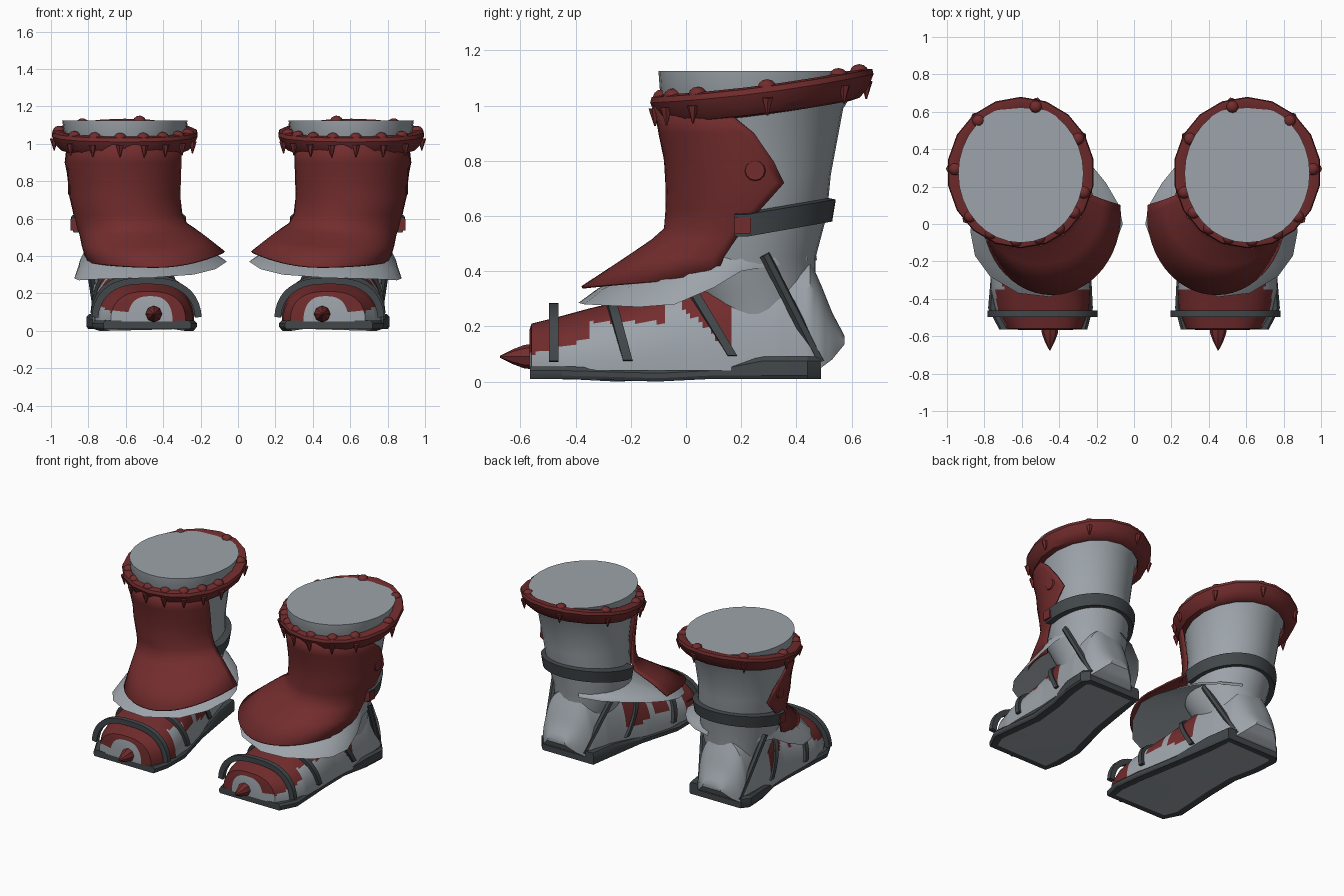
import bpy, bmesh, math
from mathutils import Vector, Matrix

if "Cube" in bpy.data.objects:
    bpy.data.objects.remove(bpy.data.objects["Cube"])


def material(name, rgb):
    m = bpy.data.materials.new(name)
    m.diffuse_color = (*rgb, 1)
    m.use_nodes = True
    m.node_tree.nodes["Principled BSDF"].inputs["Base Color"].default_value = m.diffuse_color
    return m


RED = material("dark red", (0.168, 0.025, 0.026))
GRAY = material("light gray", (0.335, 0.37, 0.4))
DARK = material("dark gray", (0.054, 0.063, 0.068))


def finish(name, bm, mats, angle=35, thick=0, rule=None):
    """Turn a bmesh of the right boot into a part mirrored to the left boot."""
    bmesh.ops.recalc_face_normals(bm, faces=bm.faces[:])
    if rule:
        for f in bm.faces:
            f.material_index = rule(f.calc_center_median())
    me = bpy.data.meshes.new(name)
    bm.to_mesh(me)
    bm.free()
    for m in mats:
        me.materials.append(m)
    ob = bpy.data.objects.new(name, me)
    bpy.context.collection.objects.link(ob)
    bpy.context.view_layer.objects.active = ob
    ob.select_set(True)
    bpy.ops.object.shade_smooth_by_angle(angle=math.radians(angle))
    ob.select_set(False)
    if thick:
        s = ob.modifiers.new("thickness", "SOLIDIFY")
        s.thickness = thick
    mir = ob.modifiers.new("left boot", "MIRROR")
    mir.use_mirror_merge = False
    return ob


def loft(rows, closed=True, caps=False, loop=False):
    """Skin rows of points; closed joins each row, loop joins last row to first."""
    bm = bmesh.new()
    vs = [[bm.verts.new(p) for p in r] for r in rows]
    n = len(rows[0])
    for i in range(len(rows) if loop else len(rows) - 1):
        a, b = vs[i], vs[(i + 1) % len(rows)]
        for j in range(n if closed else n - 1):
            k = (j + 1) % n
            bm.faces.new((a[j], a[k], b[k], b[j]))
    if caps:
        bm.faces.new(vs[0])
        bm.faces.new(vs[-1])
    return bm


def arc(cx, cy, rx, ry, a0, a1, n, zf):
    """Ellipse arc, angle 0 at the front and positive towards the outer side."""
    pts = []
    for i in range(n):
        a = math.radians(a0 + (a1 - a0) * i / (n - 1))
        pts.append((cx + rx * math.sin(a), cy - ry * math.cos(a), zf(a)))
    return pts


def lift(base, inner, outer):
    return lambda a: base + (inner if a < 0 else outer) * min(1, abs(math.sin(a))) ** 2


# Shaft with a flat closed top: z, cx, cy, rx, ry
shaft = [(0.22, .59, .27, .17, .19), (0.32, .58, .25, .20, .22), (0.45, .57, .215, .25, .255),
         (0.6, .585, .24, .262, .27), (0.75, .6, .245, .272, .28), (0.99, .605, .25, .30, .32),
         (1.06, .605, .26, .325, .355), (1.125, .605, .27, .335, .37)]
rows = [arc(cx, cy, rx, ry, 0, 348.75, 32, lambda a, z=z: z) for z, cx, cy, rx, ry in shaft]
finish("shaft", loft(rows, caps=True), [GRAY])

# Foot body: y, cx, half width, bottom, top
FOOT = [(-.568, .47, .12, .05, .185), (-.56, .48, .20, .05, .21), (-.46, .49, .25, .04, .235),
        (-.35, .5, .265, .04, .265), (-.2, .51, .26, .04, .3), (0, .53, .235, .04, .36),
        (.18, .56, .215, .04, .44), (.33, .58, .205, .04, .48), (.45, .595, .185, .04, .44),
        (.49, .6, .165, .05, .35), (.53, .6, .13, .08, .25), (.575, .6, .07, .135, .165)]


def foot_at(y):
    y = max(FOOT[0][0], min(FOOT[-1][0], y))
    for a, b in zip(FOOT, FOOT[1:]):
        if y <= b[0]:
            f = (y - a[0]) / (b[0] - a[0])
            return [p + (q - p) * f for p, q in zip(a, b)]


def foot_point(y, t, out=0.0):
    _, cx, hw, bot, top = foot_at(y)
    c, s = math.cos(t), math.sin(t)
    return Vector((cx + (hw + out) * math.copysign(abs(c) ** .75, c), y,
                   bot + (top - bot + out) * max(0, s) ** .85))


def foot_color(c):
    """Red toe cap and side patches; the inner side is covered lower down."""
    inner = c.x < .4
    if c.y < -.35:
        red = (inner or c.z > .1 + (c.y + .56) * .25) and c.y > -.567
    elif c.y < -.07:
        red = c.z > (.16 if inner and c.y > -.2 else .215)
    else:
        red = -.03 < c.y < .17 and c.z > (.15 if inner else .26 - .9 * c.y)
    return 1 if red else 0


ys = [FOOT[0][0]]
for a, b in zip(FOOT, FOOT[1:]):
    n = 1 + int((b[0] - a[0]) / .016)
    ys += [a[0] + (b[0] - a[0]) * k / n for k in range(1, n + 1)]
rows = [[foot_point(y, math.pi * k / 40) for k in range(41)] for y in ys]
finish("foot", loft(rows, caps=True), [GRAY, RED], rule=foot_color)

# Straps arching over the foot: y at ground, lean, lift
for i, (y0, lean, out) in enumerate([(-.48, 0, .055), (-.19, -.27, .02), (.225, -.6, .015)]):
    rows = []
    for k in range(21):
        t = math.pi * (.03 + .94 * k / 20)
        y = y0
        for _ in range(12):
            y = .5 * y + .5 * (y0 + lean * foot_point(y, t, out).z)
        p, q = foot_point(y, t, out), foot_point(y, t, out - .035)
        d = Vector((0, .017, 0))
        rows.append([p - d, p + d, q + d, q - d])
    finish("foot_strap_%d" % (i + 1), loft(rows, caps=True), [DARK])


def rod(bm, p, q, r1, r2, sides):
    p, q = Vector(p), Vector(q)
    rot = (q - p).to_track_quat('Z', 'Y').to_matrix().to_4x4()
    bmesh.ops.create_cone(bm, cap_ends=True, segments=sides, radius1=r1, radius2=r2,
                          depth=(q - p).length, matrix=Matrix.Translation((p + q) / 2) @ rot)


# Heel straps on both sides
bm = bmesh.new()
rod(bm, (.81, .285, .46), (.75, .485, .07), .02, .02, 6)
rod(bm, (.34, .285, .46), (.45, .485, .07), .02, .02, 6)
finish("heel_straps", bm, [DARK])

# Sole with a raised heel rim and a worn patch underneath
OUT = [(.25, -.565), (.72, -.565), (.78, -.45), (.75, -.1), (.76, .1), (.8, .28), (.81, .44),
       (.77, .49), (.37, .49), (.34, .3), (.3, .05), (.23, -.25), (.22, -.45)]
rows = []
for s, dz in ((.97, 0), (1, .012), (1, .03), (.95, .045)):
    rows.append([(.51 + (x - .51) * s, y, (.0 if abs(y + .2) < .2 else .01) + dz
                  + (.035 if y > .25 and dz > .02 else 0)) for x, y in OUT])
bm = loft(rows, caps=True)
bm.faces.ensure_lookup_table()
low = min(bm.faces, key=lambda f: f.calc_center_median().z)
bmesh.ops.recalc_face_normals(bm, faces=bm.faces[:])
bmesh.ops.inset_region(bm, faces=[low], thickness=.05)
low.material_index = 1
finish("sole", bm, [DARK, GRAY], angle=30)

# Toe claw
prof = [(-.55, .045), (-.585, .043), (-.63, .026), (-.675, .003)]
rows = [[(.45 + r * math.cos(k * math.tau / 8), y, .09 + r * math.sin(k * math.tau / 8))
         for k in range(8)] for y, r in prof]
finish("toe_claw", loft(rows, caps=True), [RED])

# Shin guard, reaching further back on the outer side
# base z, inner lift, outer lift, cx, cy, rx, ry, inner reach, outer reach
guard = [(1.0, 0, 0, .605, .245, .33, .365, 66, 70), (.9, 0, 0, .605, .235, .322, .335, 70, 92),
         (.8, 0, 0, .6, .235, .31, .315, 72, 105), (.72, 0, 0, .6, .235, .303, .31, 74, 113),
         (.62, 0, 0, .585, .23, .295, .305, 78, 97), (.555, .02, 0, .565, .21, .297, .29, 82, 90),
         (.515, .035, 0, .54, .18, .308, .305, 86, 90), (.45, .05, 0, .5, .12, .335, .34, 92, 93),
         (.345, .08, .02, .44, .05, .37, .43, 97, 97)]
rows = [arc(cx, cy, rx, ry, -a, b, 29, lift(z, i, o))
        for z, i, o, cx, cy, rx, ry, a, b in guard]
finish("shin_guard", loft(rows, closed=False), [RED], angle=60, thick=.01)

# Lining skirt: brim outline below the guard, fading into a hem around the ankle
BRIM = [(.5, .475, .44), (.36, .42, .43), (.24, .33, .42), (.15, .22, .4), (.08, .1, .385),
        (.06, 0, .37), (.12, -.16, .33), (.24, -.3, .3), (.45, -.39, .285), (.62, -.37, .28),
        (.77, -.28, .275), (.85, -.17, .27), (.875, -.04, .28), (.855, .1, .34),
        (.82, .2, .4), (.8, .32, .42), (.69, .44, .44)]
inner, middle = [], []
for x, y, z in BRIM:
    d = Vector((x - .57, y - .215)).normalized()
    p = Vector((.57 + .245 * d.x, .215 + .25 * d.y, .47))
    inner.append(p)
    middle.append(p.lerp(Vector((x, y, z + .02)), .8))
finish("skirt", loft([inner, middle, BRIM], closed=False), [GRAY], angle=50)

# Ankle band around the back, rising towards the heel
rows = []
for k in range(25):
    a = math.radians(82 + 196 * k / 24)
    x, y = math.sin(a), -math.cos(a)
    z = .57 + .055 * max(0, y)
    rows.append([(.585 + r * x, .22 + (r + .015) * y, z + d)
                 for r, d in ((.255, -.045), (.295, -.045), (.308, .035), (.255, .045))])
finish("ankle_band", loft(rows, caps=True), [DARK])


# Collar ring, curving up at the back
def collar_point(a, r, dz):
    y = .275 - (r + .01) * math.cos(a)
    t = (y + .13) / .79
    return Vector((.605 + r * math.sin(a), y, 1.01 + .04 * t + .06 * t * t + dz))


rows = [[collar_point(k * math.tau / 18, r, dz) for r, dz in
         ((.33, .022), (.36, .027), (.39, .02), (.395, .0), (.375, -.045), (.345, -.075),
          (.31, -.08), (.3, -.03))] for k in range(18)]
finish("collar", loft(rows, loop=True), [RED])

# Low studs on the collar rim, each with a small spike hanging below
bm = bmesh.new()
for deg in (-120, -73, -54, -35, -16, 4, 27, 50, 93, 140, 193):
    a = math.radians(deg)
    bmesh.ops.create_icosphere(bm, subdivisions=2, radius=.034,
                               matrix=Matrix.Translation(collar_point(a, .352, .02))
                               @ Matrix.Diagonal((1, 1, .8, 1)))
    rod(bm, collar_point(a, .38, -.02), collar_point(a, .378, -.085), .022, .003, 6)
finish("collar_studs", bm, [RED])

# Fasteners on the outer side of the guard
bm = bmesh.new()
rod(bm, (.86, .25, .765), (.91, .25, .765), .055, .035, 12)
bmesh.ops.create_cube(bm, size=.06, matrix=Matrix.Translation((.865, .205, .567)))
finish("guard_fasteners", bm, [RED])
